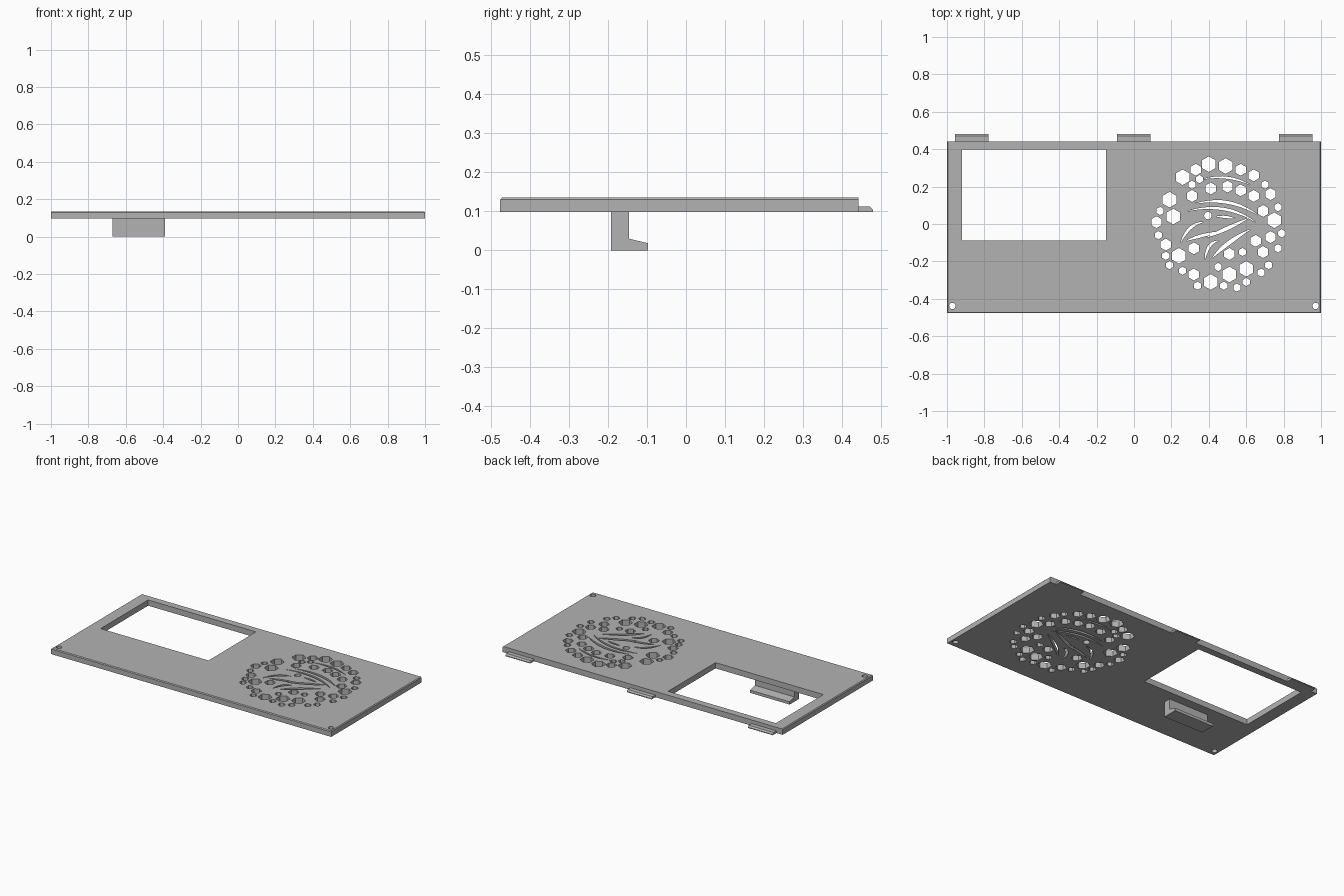
import bpy, bmesh, math
from mathutils import Vector

BOTTOM, TOP = 0.098, 0.135
FRONT, BACK = -0.477, 0.442
VENT = Vector((0.41, 0.0))

cube = bpy.data.objects.get("Cube")
if cube:
    bpy.data.objects.remove(cube, do_unlink=True)

grey = bpy.data.materials.new("plain grey")
grey.use_nodes = True
colour = (0.45, 0.45, 0.45, 1)
grey.diffuse_color = colour
grey.node_tree.nodes["Principled BSDF"].inputs["Base Color"].default_value = colour


def prism(bm, points, shift):
    """Extrude a closed outline of 3D points along a vector."""
    face = bm.faces.new([bm.verts.new(p) for p in points])
    result = bmesh.ops.extrude_face_region(bm, geom=[face], use_keep_orig=True)
    verts = [g for g in result["geom"] if isinstance(g, bmesh.types.BMVert)]
    bmesh.ops.translate(bm, verts=verts, vec=shift)


def make_object(name, bm):
    bmesh.ops.recalc_face_normals(bm, faces=bm.faces)
    mesh = bpy.data.meshes.new(name)
    bm.to_mesh(mesh)
    bm.free()
    mesh.materials.append(grey)
    obj = bpy.data.objects.new(name, mesh)
    bpy.context.collection.objects.link(obj)
    return obj


def side_profile(name, outline, x_min, x_max):
    """Part with a constant (y, z) cross-section running along x."""
    bm = bmesh.new()
    prism(bm, [(x_min, y, z) for y, z in outline], (x_max - x_min, 0, 0))
    return make_object(name, bm)


def rectangle(x0, x1, y0, y1):
    return [(x0, y0), (x1, y0), (x1, y1), (x0, y1)]


def polygon(x, y, radius, sides):
    turns = [math.tau * i / sides + math.pi / 2 for i in range(sides)]
    return [(x + radius * math.cos(a), y + radius * math.sin(a)) for a in turns]


def slit(start, bend, end, width, steps=10):
    """Leaf-shaped outline that tapers at both ends of a bent path."""
    a, b, c = (VENT + Vector(p) / 100 for p in (start, bend, end))
    left, right = [], []
    for i in range(steps + 1):
        t = i / steps
        point = a * (1 - t) ** 2 + b * 2 * t * (1 - t) + c * t * t
        along = ((b - a) * (1 - t) + (c - b) * t).normalized()
        across = Vector((-along.y, along.x))
        half = width / 200 * (0.15 + 0.85 * math.sin(math.pi * t))
        left.append(point + across * half)
        right.append(point - across * half)
    return left + right[::-1]


# Panel with chamfered front and side edges on top
bm = bmesh.new()
prism(bm, [(x, y, BOTTOM) for x, y in rectangle(-1, 1, FRONT, BACK)], (0, 0, TOP - BOTTOM))
rim = [e for e in bm.edges
       if all(v.co.z > TOP - 0.001 for v in e.verts)
       and not all(v.co.y > BACK - 0.001 for v in e.verts)]
bmesh.ops.bevel(bm, geom=rim, offset=0.005, segments=1, affect='EDGES')
panel = make_object("panel", bm)

# Openings: window, screw holes, vent rosette
openings = [rectangle(-0.92, -0.15, -0.087, 0.397)]
openings += [polygon(side * 0.971, -0.438, 0.017, 20) for side in (-1, 1)]
openings.append(polygon(VENT.x - 0.015, VENT.y + 0.045, 0.02, 20))

# Hexagon centres, in hundredths from the rosette centre, by size
large = [(-1, 32), (8, 31), (34, 2), (19, -24), (10, -27), (0, -31),
         (-17, -17), (-20, 4), (-22, 13), (-15, 25)]
medium = [(16, 29), (23, 26), (32, 16), (28, 7), (32, -7), (28, -15), (24, -9),
          (-9, -27), (-24, -11), (-29, 1), (-10, 15), (-9, -13), (-8, 29),
          (0, 19), (9, 20), (16, 18), (23, 15), (10, -16)]
small = [(29, 21), (36, 9), (38, -5), (36, -13), (31, -22), (27, -26), (19, -31),
         (14, -34), (7, -33), (-7, -33), (-15, -25), (-22, -22), (-24, -17),
         (-28, -6), (-27, 7), (-6, 24), (-10, 21), (4, -23), (17, -15)]
for centres, radius in ((large, 0.042), (medium, 0.032), (small, 0.022)):
    for x, y in centres:
        openings.append(polygon(VENT.x + x / 100, VENT.y + y / 100, radius, 6))

# Curved slits in the middle of the rosette
for path in (((-4, 24), (9, 27), (21, 21), 1.2),
             ((-8, 11), (10, 15), (25, 5), 1.6),
             ((-12, 7), (8, 12), (24, 1), 1.4),
             ((-16, -10), (-12, 0), (-4, 1), 1.6),
             ((-13, -9), (-6, -6), (6, -4), 1.6),
             ((-2, -7), (8, -3), (20, 3), 2.0),
             ((1, -18), (8, -10), (21, -3), 2.2),
             ((-3, -19), (-2, -10), (4, -9), 1.6),
             ((3, 4), (8, 4), (13, 3), 1.2)):
    openings.append(slit(*path))

bm = bmesh.new()
for outline in openings:
    prism(bm, [(x, y, BOTTOM - 0.05) for x, y in outline], (0, 0, 0.15))
cutter = make_object("opening_cutter", bm)
cutter.hide_render = True

cut = panel.modifiers.new("openings", 'BOOLEAN')
cut.operation = 'DIFFERENCE'
cut.solver = 'EXACT'
cut.use_self = True
cut.object = cutter
bpy.context.view_layer.objects.active = panel
bpy.ops.object.modifier_apply(modifier=cut.name)
bpy.data.objects.remove(cutter, do_unlink=True)

# Three tabs along the back edge
tab = [(BACK, BOTTOM), (0.48, BOTTOM), (0.48, 0.103), (0.471, 0.112), (BACK, 0.112)]
for name, x in (("right_tab", -0.867), ("middle_tab", -0.002), ("left_tab", 0.865)):
    side_profile(name, tab, x - 0.089, x + 0.089)

# Clip hanging below the panel, hooked towards the back
clip = [(-0.192, BOTTOM), (-0.192, 0), (-0.097, 0), (-0.097, 0.018),
        (-0.146, 0.03), (-0.146, BOTTOM)]
side_profile("clip", clip, -0.672, -0.39)
